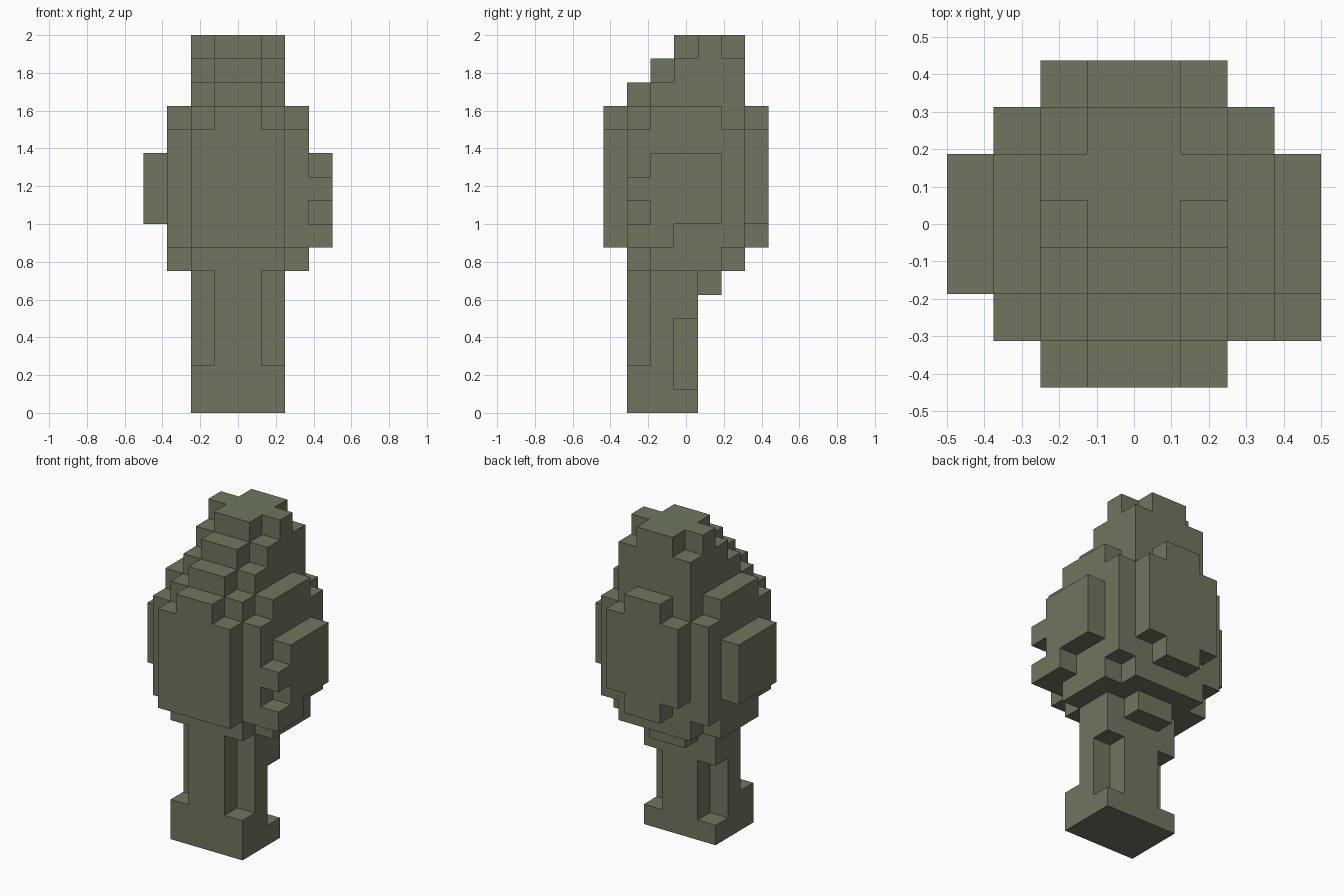
import bpy
import bmesh
from math import radians
from mathutils import Vector

if "Cube" in bpy.data.objects:
    bpy.data.objects.remove(bpy.data.objects["Cube"], do_unlink=True)

CELL = 0.125
ORIGIN = Vector((-0.5, -0.4375, 0))

olive = bpy.data.materials.new("olive_green")
olive.use_nodes = True
colour = (0.156, 0.181, 0.114, 1)
olive.diffuse_color = colour
olive.node_tree.nodes["Principled BSDF"].inputs["Base Color"].default_value = colour


def block(x, y, z):
    """Cells of a solid block, each argument a (start, end) pair in cells."""
    return {(i, j, k) for i in range(*x) for j in range(*y) for k in range(*z)}


# Widths across the x axis, in cells
NARROW, MIDDLE, WIDE = (3, 5), (2, 6), (1, 7)

parts = {
    # Square foot of the handle, with its rear corners cut above the floor
    "handle_base": block(MIDDLE, (1, 3), (0, 2))
    | block(MIDDLE, (3, 4), (0, 1)) | block(NARROW, (3, 4), (1, 2)),
    # Grip with recessed front corners and short rear recesses
    "handle_grip": block(NARROW, (1, 4), (2, 6)) | block(MIDDLE, (2, 3), (2, 6))
    | block(MIDDLE, (3, 4), (4, 6)),
    "rear_ledge": block(NARROW, (4, 5), (5, 6)),
    # Head, trimmed at the corners of its lowest and highest layers
    "head": block(WIDE, (1, 6), (7, 12))
    | block(WIDE, (2, 5), (6, 13)) | block(MIDDLE, (1, 6), (6, 13)),
    "front_plate": block(MIDDLE, (0, 1), (7, 12)) | block(NARROW, (0, 1), (12, 13)),
    "back_plate": block(MIDDLE, (6, 7), (8, 12)) | block(NARROW, (6, 7), (7, 13)),
    "right_plate": block((0, 1), (2, 5), (8, 11)),
    # Left plate with two prongs to the front
    "left_plate": block((7, 8), (2, 5), (8, 11))
    | block((7, 8), (1, 2), (9, 10)) | block((7, 8), (1, 3), (7, 8)),
    # Crown stepping back toward the top
    "crown_lower": block(NARROW, (1, 2), (13, 14)) | block(MIDDLE, (2, 6), (13, 14)),
    "crown_middle": block(NARROW, (2, 3), (14, 15)) | block(MIDDLE, (3, 6), (14, 15)),
    "crown_top": block(NARROW, (3, 6), (15, 16)) | block(MIDDLE, (4, 5), (15, 16)),
}
solid = set().union(*parts.values())


def build(name, cells):
    """Make one part from the outward faces of its cells."""
    bm = bmesh.new()
    for cell in sorted(cells):
        centre = Vector(cell) + Vector((0.5, 0.5, 0.5))
        for axis in range(3):
            for sign in (-1, 1):
                n = Vector((0, 0, 0))
                n[axis] = sign
                if tuple(int(c + d) for c, d in zip(cell, n)) in solid:
                    continue
                u = Vector((0, 0, 0))
                u[(axis + 1) % 3] = 0.5
                v = n.cross(u)
                mid = centre + n * 0.5
                corners = (mid - u - v, mid + u - v, mid + u + v, mid - u + v)
                bm.faces.new([bm.verts.new(ORIGIN + c * CELL) for c in corners])
    bmesh.ops.remove_doubles(bm, verts=bm.verts, dist=0.001)
    bmesh.ops.dissolve_limit(bm, angle_limit=radians(1), verts=bm.verts, edges=bm.edges)
    mesh = bpy.data.meshes.new(name)
    bm.to_mesh(mesh)
    bm.free()
    mesh.materials.append(olive)
    bpy.context.collection.objects.link(bpy.data.objects.new(name, mesh))


for part_name, part_cells in parts.items():
    build(part_name, part_cells)
